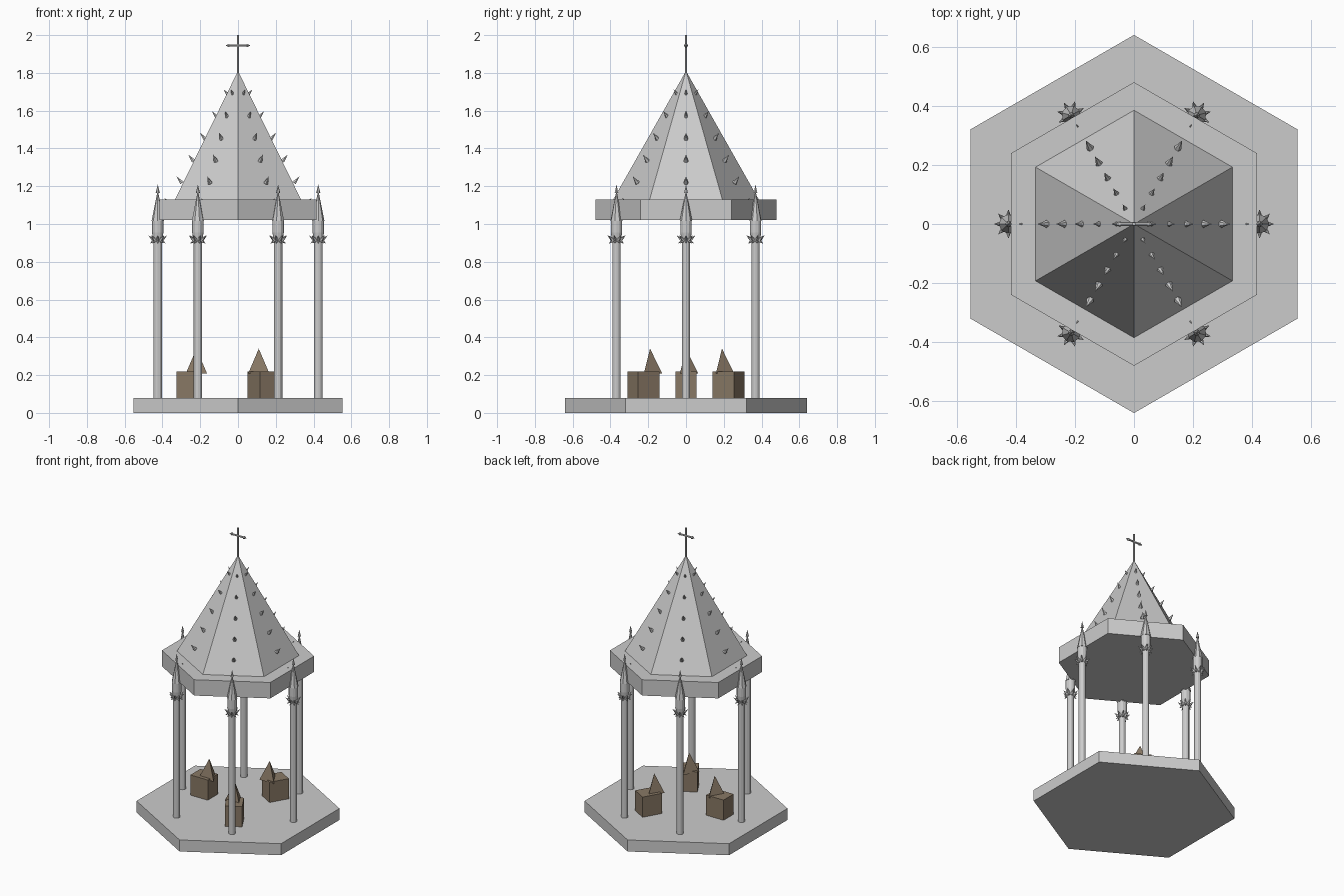
import bpy, bmesh
from math import pi, cos, sin, radians
from mathutils import Vector, Matrix

if "Cube" in bpy.data.objects:
    bpy.data.objects.remove(bpy.data.objects["Cube"])

brown = bpy.data.materials.new("brown_wood")
brown.diffuse_color = (0.25, 0.19, 0.13, 1)
brown.use_nodes = True
brown.node_tree.nodes["Principled BSDF"].inputs["Base Color"].default_value = brown.diffuse_color


def finish(name, bm, mat=None):
    bmesh.ops.recalc_face_normals(bm, faces=bm.faces[:])
    me = bpy.data.meshes.new(name)
    bm.to_mesh(me)
    bm.free()
    ob = bpy.data.objects.new(name, me)
    bpy.context.collection.objects.link(ob)
    if mat:
        me.materials.append(mat)
    return ob


def lathe(bm, profile, sides, start=0.0, m=Matrix()):
    """Solid of stacked rings from (radius, z) points; radius 0 closes to a point."""
    rings = []
    for r, z in profile:
        if r == 0:
            rings.append([bm.verts.new(m @ Vector((0, 0, z)))] * sides)
        else:
            angs = [start + 2 * pi * i / sides for i in range(sides)]
            rings.append([bm.verts.new(m @ Vector((r * cos(a), r * sin(a), z))) for a in angs])
    for a, b in zip(rings, rings[1:]):
        for i in range(sides):
            j = (i + 1) % sides
            bm.faces.new(list(dict.fromkeys((a[i], a[j], b[j], b[i]))))
    for ring, prof in ((rings[0], profile[0]), (rings[-1], profile[-1])):
        if prof[0] > 0:
            bm.faces.new(ring)


def spike(bm, base, tip, r, sides=6):
    """Small cone from base point to tip point."""
    base, tip = Vector(base), Vector(tip)
    d = tip - base
    m = Matrix.Translation(base) @ d.to_track_quat('Z', 'Y').to_matrix().to_4x4()
    lathe(bm, [(r, 0), (0, d.length)], sides, 0, m)


def turned(name, profile, sides, start=0.0):
    bm = bmesh.new()
    lathe(bm, profile, sides, start)
    return finish(name, bm)


# hexagonal floor, canopy slab and spire
turned("base", [(0.64, 0), (0.64, 0.08)], 6, pi / 6)
turned("canopy_slab", [(0.48, 1.02), (0.48, 1.13)], 6, pi / 6)
turned("spire", [(0.385, 1.13), (0, 1.81)], 6, pi / 6)

# columns with leafy capitals and pinnacles
for k in range(6):
    a = k * pi / 3
    m = Matrix.Translation((0.425 * cos(a), 0.425 * sin(a), 0)) @ Matrix.Rotation(a, 4, 'Z')
    bm = bmesh.new()
    lathe(bm, [(0.022, 0.08), (0.022, 0.90), (0.03, 0.955), (0.03, 1.02)], 12, 0, m)
    finish(f"column_{k}", bm)

    bm = bmesh.new()
    for i in range(8):
        t = i * pi / 4
        c, s = cos(t), sin(t)
        spike(bm, m @ Vector((0.02 * c, 0.02 * s, 0.912)),
              m @ Vector((0.042 * c, 0.042 * s, 0.897)), 0.009)
        spike(bm, m @ Vector((0.024 * c, 0.024 * s, 0.917)),
              m @ Vector((0.05 * c, 0.05 * s, 0.94)), 0.01)
    finish(f"capital_leaves_{k}", bm)

    bm = bmesh.new()
    lathe(bm, [(0.033, 1.015), (0, 1.18)], 8, 0, m)
    lathe(bm, [(0.011, 1.165), (0, 1.21)], 6, 0, m)
    finish(f"pinnacle_{k}", bm)

    # row of crockets up the middle of each spire face
    bm = bmesh.new()
    for i in range(6):
        r, z = 0.375 - 0.0625 * i, 1.12 + 0.115 * i
        spike(bm, ((r - 0.016) * cos(a), (r - 0.016) * sin(a), z - 0.018),
              ((r + 0.014) * cos(a), (r + 0.014) * sin(a), z + 0.018), 0.013)
    finish(f"crockets_{k}", bm)

# cross on top
turned("cross_upright", [(0.006, 1.79), (0.006, 2.0)], 8)
bm = bmesh.new()
side = Matrix.Translation((0, 0, 1.945)) @ Matrix.Rotation(pi / 2, 4, 'Y')
lathe(bm, [(0.006, -0.05), (0.006, 0.05)], 8, 0, side)
for s in (-1, 1):
    spike(bm, (0.045 * s, 0, 1.945), (0.067 * s, 0, 1.945), 0.011)
finish("cross_arm", bm)

# three little houses with three-sided roofs
for k, deg in enumerate((60, 180, 300)):
    a = radians(deg)
    bm = bmesh.new()
    m = (Matrix.Rotation(a, 4, 'Z') @ Matrix.Translation((0.26, 0, 0.15))
         @ Matrix.Diagonal((0.133, 0.11, 0.14, 1)))
    bmesh.ops.create_cube(bm, size=1, matrix=m)
    finish(f"house_{k}", bm, brown)
    bm = bmesh.new()
    lathe(bm, [(0.065, 0.208), (0, 0.34)], 3, pi / 2,
          Matrix.Translation((0.22 * cos(a), 0.22 * sin(a), 0)))
    finish(f"house_roof_{k}", bm, brown)
